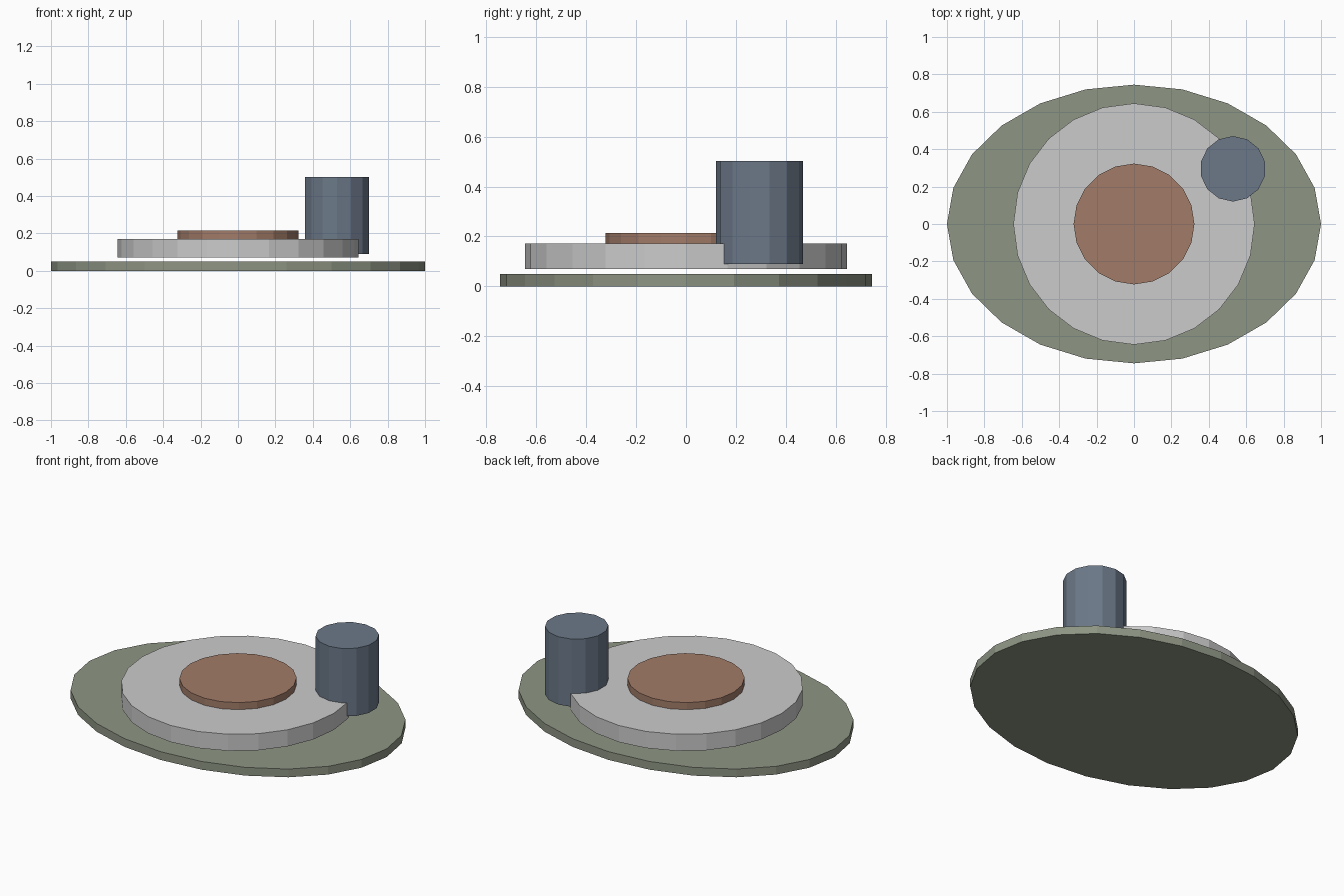
import bpy

if "Cube" in bpy.data.objects:
    bpy.data.objects.remove(bpy.data.objects["Cube"])


def paint(obj, color):
    mat = bpy.data.materials.new(obj.name + "_color")
    mat.diffuse_color = (*color, 1.0)
    mat.use_nodes = True
    mat.node_tree.nodes["Principled BSDF"].inputs["Base Color"].default_value = mat.diffuse_color
    obj.data.materials.append(mat)


def disc(name, sides, radius, z0, z1, xy=(0, 0), stretch=1.0, color=None):
    """Flat-shaded upright cylinder between two heights, optionally oval."""
    bpy.ops.mesh.primitive_cylinder_add(
        vertices=sides, radius=radius, depth=z1 - z0,
        location=(xy[0], xy[1], (z0 + z1) / 2))
    obj = bpy.context.object
    obj.name = name
    obj.scale.y = stretch
    bpy.ops.object.transform_apply(location=False, rotation=False, scale=True)
    if color:
        paint(obj, color)
    return obj


# Oval mat on the ground
disc("oval_mat", 24, 1.0, 0.0, 0.05, stretch=0.745, color=(0.27, 0.30, 0.23)).data.update()

# Plate floating just above the mat
disc("plate", 24, 0.645, 0.07, 0.171)

# Low round of food on the plate
disc("food", 20, 0.323, 0.165, 0.214, color=(0.36, 0.20, 0.14))

# Cup overlapping the plate's rear right edge
disc("cup", 14, 0.175, 0.09, 0.502, xy=(0.529, 0.295), color=(0.15, 0.19, 0.25))
